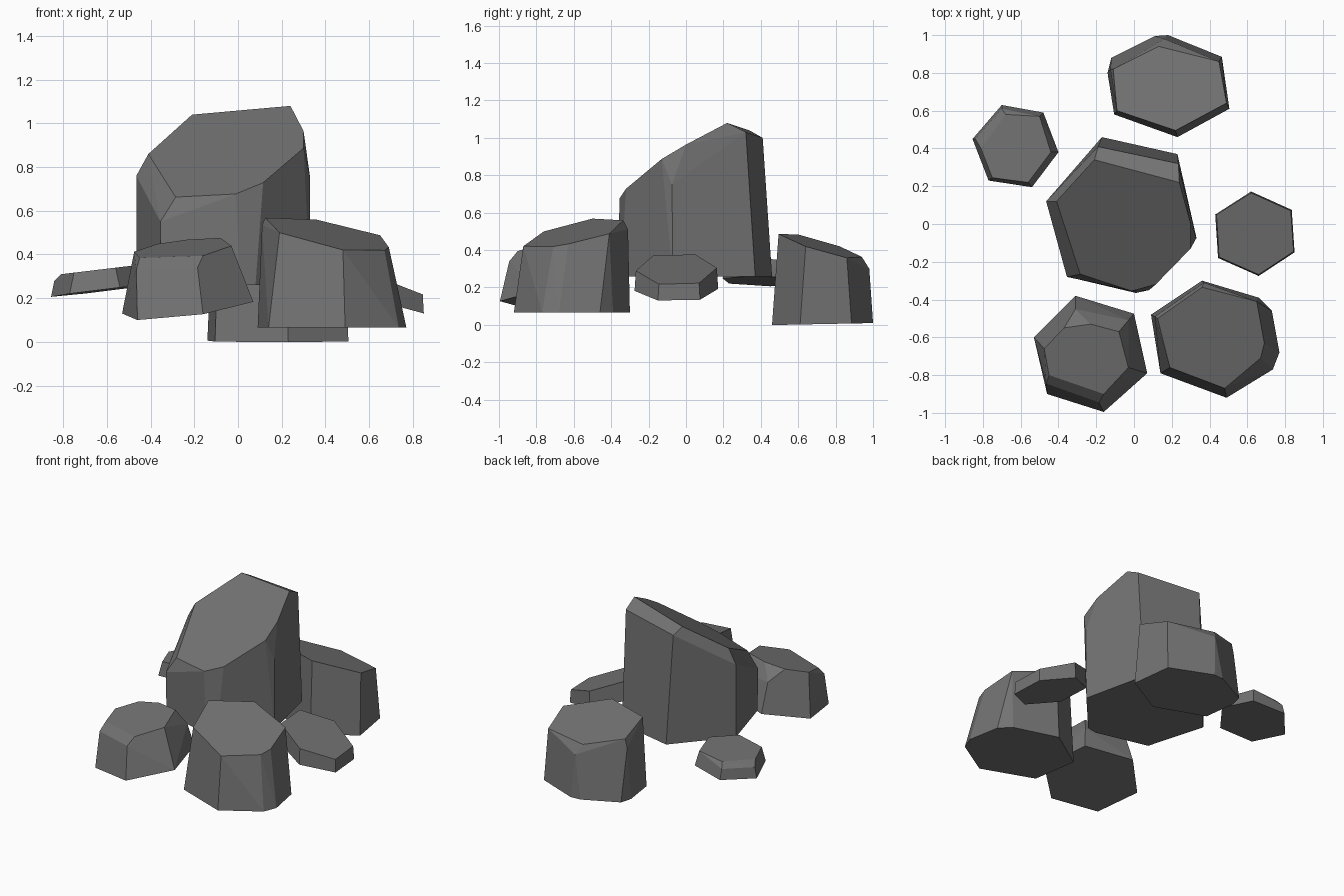
import bpy, bmesh, math

stone = bpy.data.materials.new("dark grey stone")
stone.diffuse_color = (0.17, 0.17, 0.17, 1)


def on_plane(points, plane):
    """Lift xy points on to the plane z = a + b*x + c*y."""
    a, b, c = plane
    return [(x, y, a + b * x + c * y) for x, y in points]


def boulder(name, base, base_plane, top, top_plane, shoulder=()):
    """Convex faceted rock: flat base, sloping flat top, optional chamfer corners."""
    bm = bmesh.new()
    for p in on_plane(base, base_plane) + on_plane(top, top_plane) + list(shoulder):
        bm.verts.new(p)
    hull = bmesh.ops.convex_hull(bm, input=bm.verts[:])
    junk = {v for v in hull["geom_interior"] + hull["geom_unused"]
            if isinstance(v, bmesh.types.BMVert) and v.is_valid}
    bmesh.ops.delete(bm, geom=list(junk), context='VERTS')
    bmesh.ops.dissolve_limit(bm, angle_limit=math.radians(4),
                             verts=bm.verts[:], edges=bm.edges[:])
    bmesh.ops.recalc_face_normals(bm, faces=bm.faces[:])
    mesh = bpy.data.meshes.new(name)
    bm.to_mesh(mesh)
    bm.free()
    mesh.materials.append(stone)
    bpy.context.collection.objects.link(bpy.data.objects.new(name, mesh))


# Tall middle rock with a steep top
boulder("centre_rock",
        [(-.17, .46), (.23, .37), (.33, -.07), (.08, -.35), (.01, -.365), (-.35, -.28), (-.465, .12)],
        (.26, 0, 0),
        [(.24, .22), (-.21, .34), (-.41, .12), (-.285, -.265), (-.01, -.355), (.115, -.32),
         (.30, -.13), (.30, .0)],
        (.89, .247, .593),
        [(.33, -.075, .75), (-.465, .12, .76), (-.355, -.28, .55),
         (-.19, .41, 1.0), (.235, .32, 1.03)])

# Back right rock
boulder("back_rock",
        [(.23, .46), (.505, .61), (.465, .885), (.18, 1.0), (.11, .995), (-.12, .88), (-.14, .8), (-.105, .58)],
        (-.01, 0, .02),
        [(.22, .495), (.49, .64), (.45, .86), (.13, .94), (-.11, .82), (-.09, .6)],
        (.651, -.09, -.293),
        [(.16, .98, .30), (-.125, .82, .36)])

# Front right rock
boulder("front_right_rock",
        [(.09, -.48), (.14, -.79), (.49, -.92), (.735, -.77), (.77, -.68), (.73, -.46), (.66, -.39), (.36, -.3)],
        (.067, 0, 0),
        [(.125, -.5), (.36, -.335), (.65, -.41), (.69, -.63), (.67, -.71), (.48, -.87), (.19, -.76)],
        (.70, -.19, .216),
        [(.11, -.49, .535), (.37, -.31, .51)])

# Front left rock
boulder("front_left_rock",
        [(-.31, -.38), (0, -.475), (.07, -.79), (-.16, -.995), (-.46, -.9), (-.53, -.6)],
        (.277, .13, .13),
        [(-.475, -.66), (-.37, -.55), (-.23, -.53), (-.08, -.57), (-.03, -.76), (-.16, -.9), (-.45, -.8)],
        (.61, .11, .22),
        [(-.185, -.945, .34), (-.465, -.845, .33), (-.31, -.45, .38), (-.03, -.51, .37)])

# Small back left slab
boulder("back_left_slab",
        [(-.7, .63), (-.48, .59), (-.4, .38), (-.54, .195), (-.77, .23), (-.855, .45)],
        (.318, .12, -.02),
        [(-.68, .58), (-.5, .57), (-.44, .38), (-.56, .22), (-.75, .245), (-.81, .40)],
        (.407, .12, 0),
        [(-.84, .45, .28), (-.7, .61, .29)])

# Small right slab, tilting outwards
boulder("right_slab",
        [(.62, .172), (.835, .075), (.85, -.15), (.66, -.275), (.445, -.18), (.43, .05)],
        (.36, -.27, 0),
        [(.62, .165), (.83, .07), (.845, -.145), (.66, -.268), (.45, -.175), (.437, .05)],
        (.547, -.39, 0))
